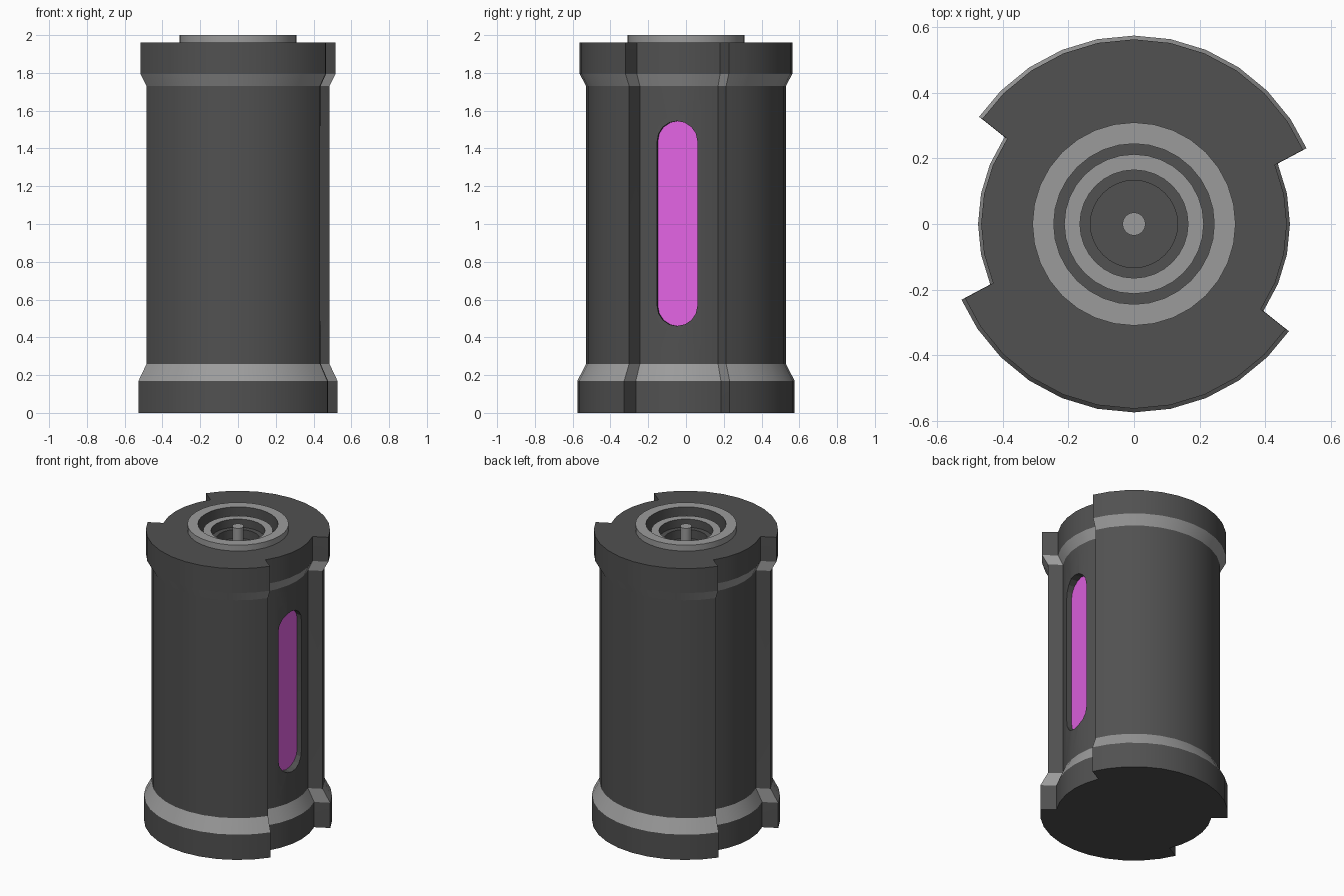
import bpy, bmesh
from math import radians, sin, cos, pi, hypot

if "Cube" in bpy.data.objects:
    bpy.data.objects.remove(bpy.data.objects["Cube"])

STEP = 11.25  # 32-sided rounds


def material(name, color):
    mat = bpy.data.materials.new(name)
    mat.diffuse_color = color
    mat.use_nodes = True
    mat.node_tree.nodes["Principled BSDF"].inputs["Base Color"].default_value = mat.diffuse_color
    return mat


DARK = material("dark_grey", (0.082, 0.082, 0.082, 1))
LIGHT = material("light_grey", (0.33, 0.33, 0.33, 1))
PINK = material("window_pink", (0.76, 0.125, 0.77, 1))


def loft(name, rings):
    """Capped solid through rings of equal point count."""
    bm = bmesh.new()
    loops = [[bm.verts.new(p) for p in r] for r in rings]
    n = len(loops[0])
    for a, b in zip(loops, loops[1:]):
        for i in range(n):
            j = (i + 1) % n
            bm.faces.new((a[i], a[j], b[j], b[i]))
    bm.faces.new(loops[0])
    bm.faces.new(loops[-1])
    bmesh.ops.recalc_face_normals(bm, faces=bm.faces)
    me = bpy.data.meshes.new(name)
    bm.to_mesh(me)
    bm.free()
    ob = bpy.data.objects.new(name, me)
    bpy.context.collection.objects.link(ob)
    return ob


def circle(r, z):
    return [(r * cos(radians(i * STEP)), r * sin(radians(i * STEP)), z) for i in range(32)]


def smooth(ob):
    bpy.ops.object.select_all(action='DESELECT')
    ob.select_set(True)
    bpy.context.view_layer.objects.active = ob
    bpy.ops.object.shade_smooth_by_angle(angle=radians(20))


def cut(ob, cutter):
    mod = ob.modifiers.new("cut", 'BOOLEAN')
    mod.operation = 'DIFFERENCE'
    mod.solver = 'EXACT'
    mod.object = cutter
    bpy.context.view_layer.objects.active = ob
    bpy.ops.object.modifier_apply(modifier=mod.name)
    bpy.data.objects.remove(cutter)


def paint(ob, is_light):
    """Dark grey, with light grey wherever is_light(face) holds."""
    ob.data.materials.clear()
    ob.data.materials.append(DARK)
    ob.data.materials.append(LIGHT)
    for f in ob.data.polygons:
        f.material_index = int(is_light(f))


def arc(a0, a1, r):
    inner = [k * STEP for k in range(-10, 40) if a0 + 1 < k * STEP < a1 - 1]
    return [(a, r) for a in [a0] + inner + [a1]]


# Cross-section: two wide arcs with a shallower panel on each side
half = arc(-33.9, 22.8, 0.476) + arc(23.7, 145.3, 0.575)
section = half + [(a + 180, r) for a, r in half]


def body_ring(z, s):
    return [(s * r * cos(radians(a)), s * r * sin(radians(a)), z) for a, r in section]


# Body with flared foot and head bands
profile = [(0, 1), (0.17, 1), (0.26, 0.919), (1.73, 0.919), (1.795, 0.98), (1.96, 0.98)]
body = loft("canister_body", [body_ring(z, s) for z, s in profile])


# Recessed window slot on the right side panel
def stadium(x, w=0.1075, z0=0.46, z1=1.545, tilt=radians(-6.3)):
    pts = []
    for k in range(18):
        a = pi * (k % 9) / 8 + (pi if k >= 9 else 0)
        y, z = w * cos(a), w * sin(a) + (z1 - w if k < 9 else z0 + w)
        pts.append((x * cos(tilt) - y * sin(tilt), x * sin(tilt) + y * cos(tilt), z))
    return pts


cut(body, loft("slot_cutter", [stadium(0.385), stadium(0.6)]))
cut(body, loft("socket_cutter", [circle(0.28, 1.8), circle(0.28, 2.1)]))
# Sloped bands are light
paint(body, lambda f: 0.19 < f.center.z < 0.24 or 1.74 < f.center.z < 1.785)
smooth(body)
window = loft("window", [stadium(0.36, 0.107), stadium(0.388, 0.107)])
window.data.materials.append(PINK)

# Neck collar, groove, inner ring, well and centre pin as one turned socket
turned = [(0.31, 1.955), (0.31, 2.0), (0.245, 2.0), (0.245, 1.9), (0.213, 1.9),
          (0.213, 1.955), (0.165, 1.955), (0.165, 1.9), (0.133, 1.9), (0.133, 1.84),
          (0.035, 1.84), (0.035, 1.985)]
socket = loft("socket", [circle(0.27, 1.81), circle(0.27, 1.955)] + [circle(r, z) for r, z in turned])


def socket_light(f):
    r, z = hypot(f.center.x, f.center.y), f.center.z
    collar = r > 0.25
    ring = z > 1.91 and 0.17 < r < 0.23
    pin = r < 0.05 and z > 1.845
    return collar or ring or pin


paint(socket, socket_light)
smooth(socket)
